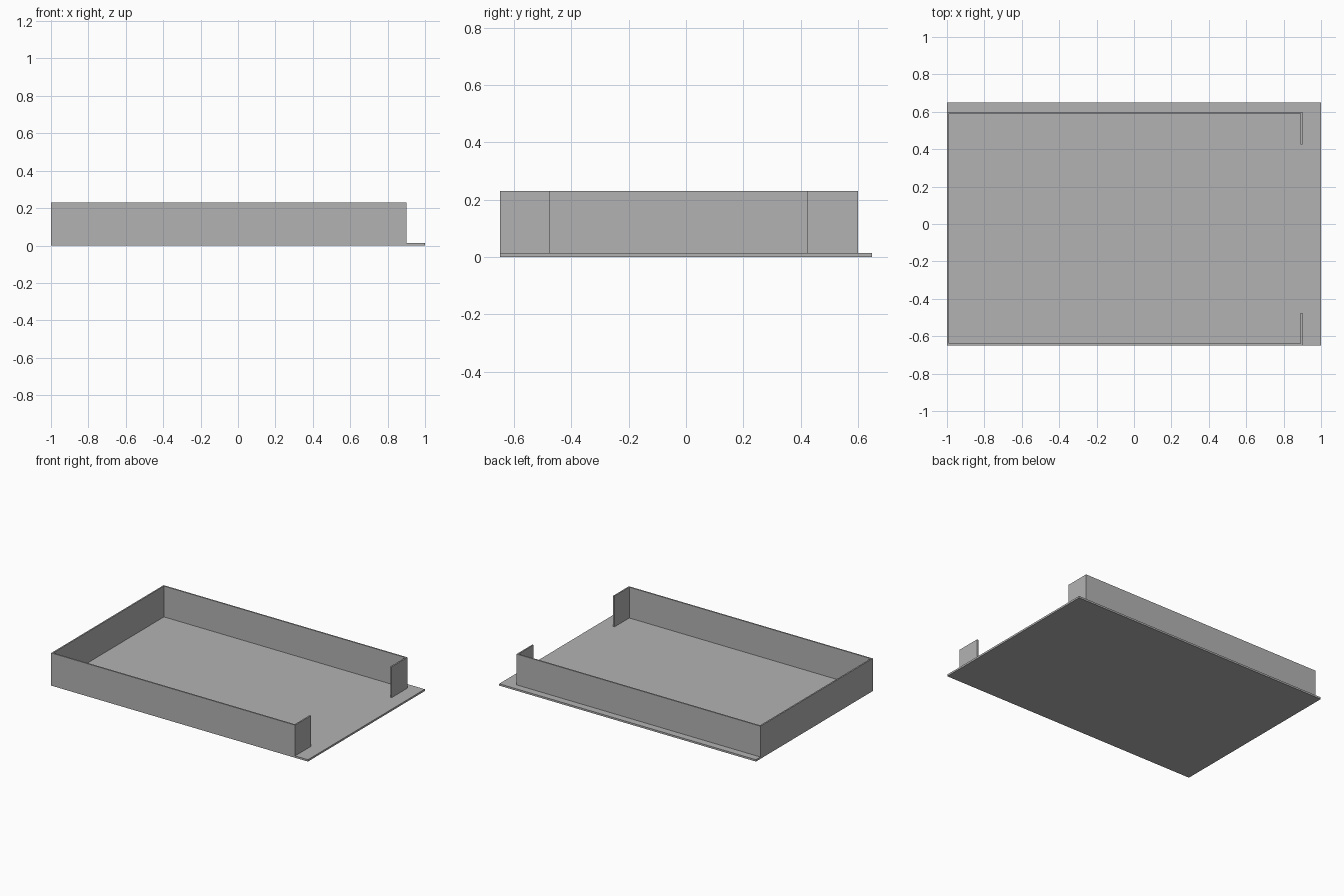
import bpy
import bmesh
from mathutils import Vector

cube = bpy.data.objects.get("Cube")
if cube:
    bpy.data.objects.remove(cube, do_unlink=True)

BASE_H, TOP, T = 0.013, 0.23, 0.01

grey = bpy.data.materials.new("plain grey")
grey.use_nodes = True
colour = (0.45, 0.45, 0.45, 1)
grey.diffuse_color = colour
grey.node_tree.nodes["Principled BSDF"].inputs["Base Color"].default_value = colour


def extrude_outline(name, outline, z0, z1):
    """Raise a flat outline into a closed solid."""
    bm = bmesh.new()
    face = bm.faces.new([bm.verts.new((x, y, z0)) for x, y in outline])
    raised = bmesh.ops.extrude_face_region(bm, geom=[face])["geom"]
    verts = [v for v in raised if isinstance(v, bmesh.types.BMVert)]
    bmesh.ops.translate(bm, verts=verts, vec=Vector((0, 0, z1 - z0)))
    bmesh.ops.recalc_face_normals(bm, faces=bm.faces)
    mesh = bpy.data.meshes.new(name)
    bm.to_mesh(mesh)
    bm.free()
    mesh.materials.append(grey)
    obj = bpy.data.objects.new(name, mesh)
    bpy.context.collection.objects.link(obj)
    return obj


# Floor slab
extrude_outline("base_plate", [(-1, -0.65), (1, -0.65), (1, 0.65), (-1, 0.65)], 0, BASE_H)

# Thin wall around three sides, with a short return at each side of the opening
left, right, front, back, lip = -1, 0.9, -0.65, 0.6, 0.175
outer = [(right, front + lip), (right, front), (left, front),
         (left, back), (right, back), (right, back - lip)]
inner = [(right - T, back - lip), (right - T, back - T), (left + T, back - T),
         (left + T, front + T), (right - T, front + T), (right - T, front + lip)]
extrude_outline("perimeter_wall", outer + inner, BASE_H, TOP)
